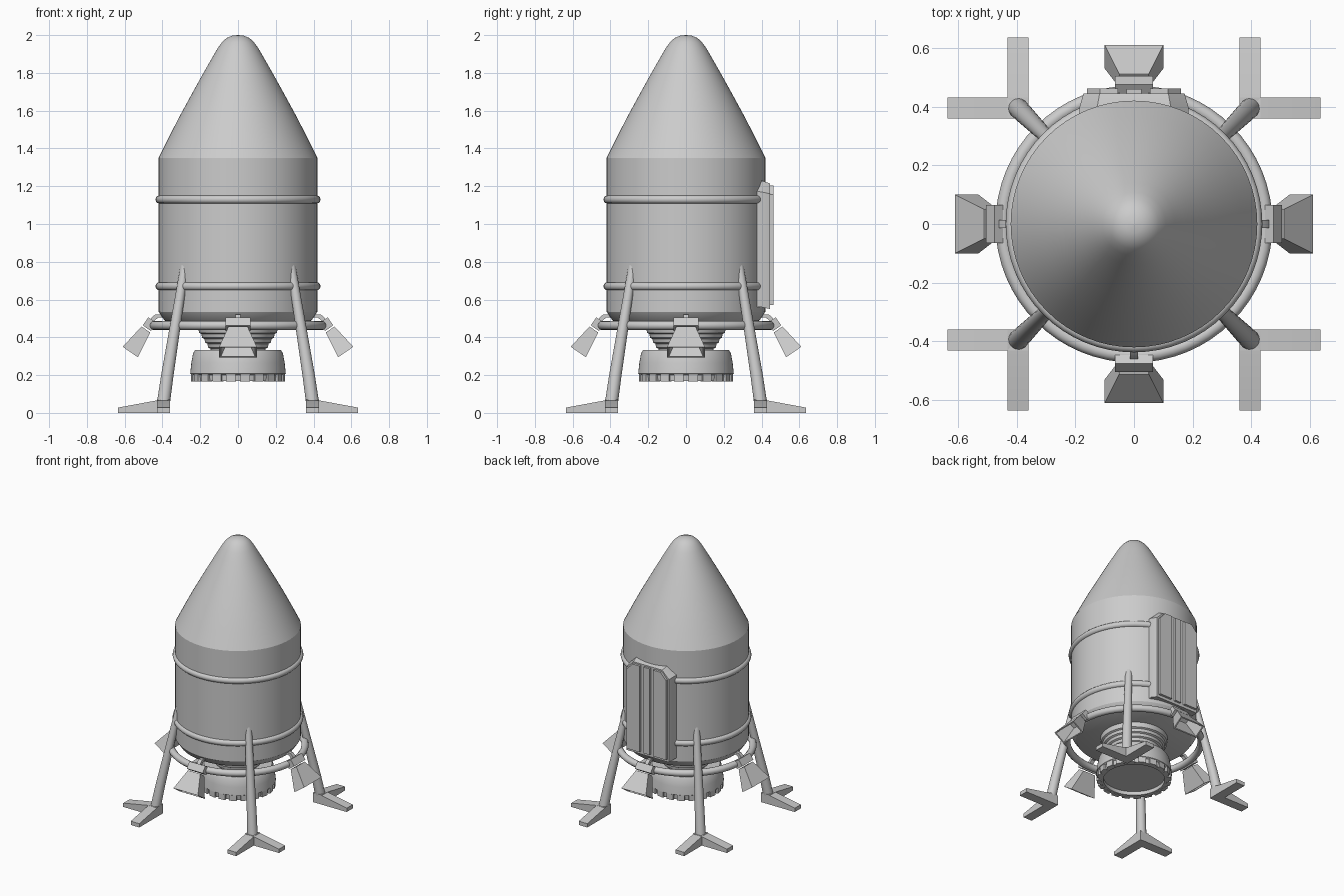
import bpy, bmesh
from math import sin, cos, pi
from mathutils import Matrix, Vector

if "Cube" in bpy.data.objects:
    bpy.data.objects.remove(bpy.data.objects["Cube"])


def loft(name, rings, angle=30, close=False):
    """Skin equal-length point rings into a solid; close joins last ring to first."""
    bm = bmesh.new()
    vs = [[bm.verts.new(p) for p in r] for r in rings]
    n = len(vs[0])
    pairs = list(zip(vs, vs[1:])) + ([(vs[-1], vs[0])] if close else [])
    for a, b in pairs:
        for i in range(n):
            j = (i + 1) % n
            bm.faces.new((a[i], a[j], b[j], b[i]))
    if not close:
        bm.faces.new(vs[0])
        bm.faces.new(vs[-1])
    bmesh.ops.remove_doubles(bm, verts=bm.verts[:], dist=1e-5)
    bmesh.ops.recalc_face_normals(bm, faces=bm.faces[:])
    me = bpy.data.meshes.new(name)
    bm.to_mesh(me)
    bm.free()
    ob = bpy.data.objects.new(name, me)
    bpy.context.collection.objects.link(ob)
    bpy.ops.object.select_all(action='DESELECT')
    ob.select_set(True)
    bpy.context.view_layer.objects.active = ob
    bpy.ops.object.shade_smooth_by_angle(angle=angle * pi / 180)
    return ob


def circle(r, z, n=64, x=0, y=0):
    return [(x + r * cos(2 * pi * i / n), y + r * sin(2 * pi * i / n), z) for i in range(n)]


def lathe(name, profile, n=64, close=False, angle=30):
    return loft(name, [circle(r, z, n) for r, z in profile], angle, close)


def hoop(name, major, minor, z):
    prof = [(major + minor * cos(2 * pi * i / 12), z + minor * sin(2 * pi * i / 12)) for i in range(12)]
    return lathe(name, prof, close=True, angle=40)


# Hull with chamfered base and rounded nose
lathe("hull", [(.38, .485), (.39, .49), (.42, .535), (.42, 1.35)])
lathe("nose_cone", [(.42, 1.35), (.368, 1.455), (.312, 1.565), (.252, 1.675), (.194, 1.78),
                    (.14, 1.875), (.108, 1.93), (.085, 1.962), (.06, 1.985), (.03, 1.997), (.0005, 2.0)])
hoop("upper_band", .415, .022, 1.13)
hoop("lower_band", .415, .022, .67)
hoop("thruster_ring", .448, .024, .463)

# Stepped engine neck
neck = [(.225, .49)]
for i in range(5):
    r, z = .222 - i * .016, .45 - i * .026
    neck += [(r, z), (r - .012, z - .006)]
neck.append((.14, .32))
lathe("engine_neck", neck)

# Engine skirt, hollow underneath, with teeth round the rim
lathe("engine_skirt", [(.14, .332), (.228, .332), (.238, .315), (.247, .265), (.253, .208), (.24, .2),
                       (.236, .168), (.205, .168), (.205, .195), (.0005, .195)])
for k in range(20):
    M = Matrix.Rotation(2 * pi * (k + .5) / 20, 3, 'Z')
    loft("engine_tooth", [[M @ Vector((r, t, z)) for r, t in
                          ((.22, -.025), (.249, -.025), (.249, .025), (.22, .025))]
                          for z in (.165, .207)])

# Legs and two-toed feet
for sx in (-1, 1):
    for sy in (-1, 1):
        loft("leg", [circle(r, z, 20, sx * c, sy * c) for r, z, c in
                     ((.035, .03, .398), (.033, .2, .374), (.026, .6, .31), (.024, .79, .279))])
        for swap in (False, True):
            rings = []
            for d, h in ((.36, .07), (.43, .066), (.635, .028)):
                ring = []
                for w, z in ((.36, 0), (.43, 0), (.43, h), (.36, h)):
                    a, b = (w, d) if swap else (d, w)
                    ring.append((sx * a, sy * b, z))
                rings.append(ring)
            loft("foot_toe", rings)

# Four square flared thrusters with bracket and curved stay
axis, across = Vector((.567, 0, -.824)), Vector((.824, 0, .567))
for k in range(4):
    M = Matrix.Rotation(k * pi / 2, 3, 'Z')

    def square(c, h, w):
        return [M @ (c + across * (a * h) + Vector((0, b * w, 0)))
                for a, b in ((-1, -1), (1, -1), (1, 1), (-1, 1))]

    end = Vector((.57, 0, .322))
    throat = end - axis * .145
    loft("thruster_nozzle", [square(throat, .028, .05), square(end, .049, .1),
                             square(end, .041, .09), square(throat + axis * .03, .022, .045)])
    mid = Vector((.468, 0, .47))
    loft("thruster_bracket", [square(mid - axis * .026, .026, .065), square(mid + axis * .026, .026, .065)])
    stay = [(.385, .5), (.405, .514), (.43, .514), (.45, .495), (.462, .465)]
    loft("thruster_stay", [[M @ Vector((r + a, b, z + a)) for a, b in
                           ((-.008, -.014), (.008, -.014), (.008, .014), (-.008, .014))]
                           for r, z in stay])


# Equipment panel on the back: tapered plate with three raised strips
def plate(w, lo, hi, c, y):
    return [(x, y, z) for x, z in ((-w, lo), (w, lo), (w, hi - c), (w - c, hi), (c - w, hi), (-w, hi - c))]


loft("panel_base", [plate(.187, .56, 1.235, .06, .34), plate(.185, .56, 1.23, .06, .40),
                    plate(.172, .55, 1.215, .055, .445)])
loft("panel_centre_strip", [[(x, y, z) for x, z in ((-.025, .57), (.025, .57), (.025, 1.205), (-.025, 1.205))]
                            for y in (.44, .46)])
for s in (-1, 1):
    loft("panel_side_strip", [[(s * x, y, z) for x, z in
                              ((.055, .57), (.16, .57), (.16, 1.155), (.115, 1.205), (.055, 1.205))]
                              for y in (.44, .462)])
